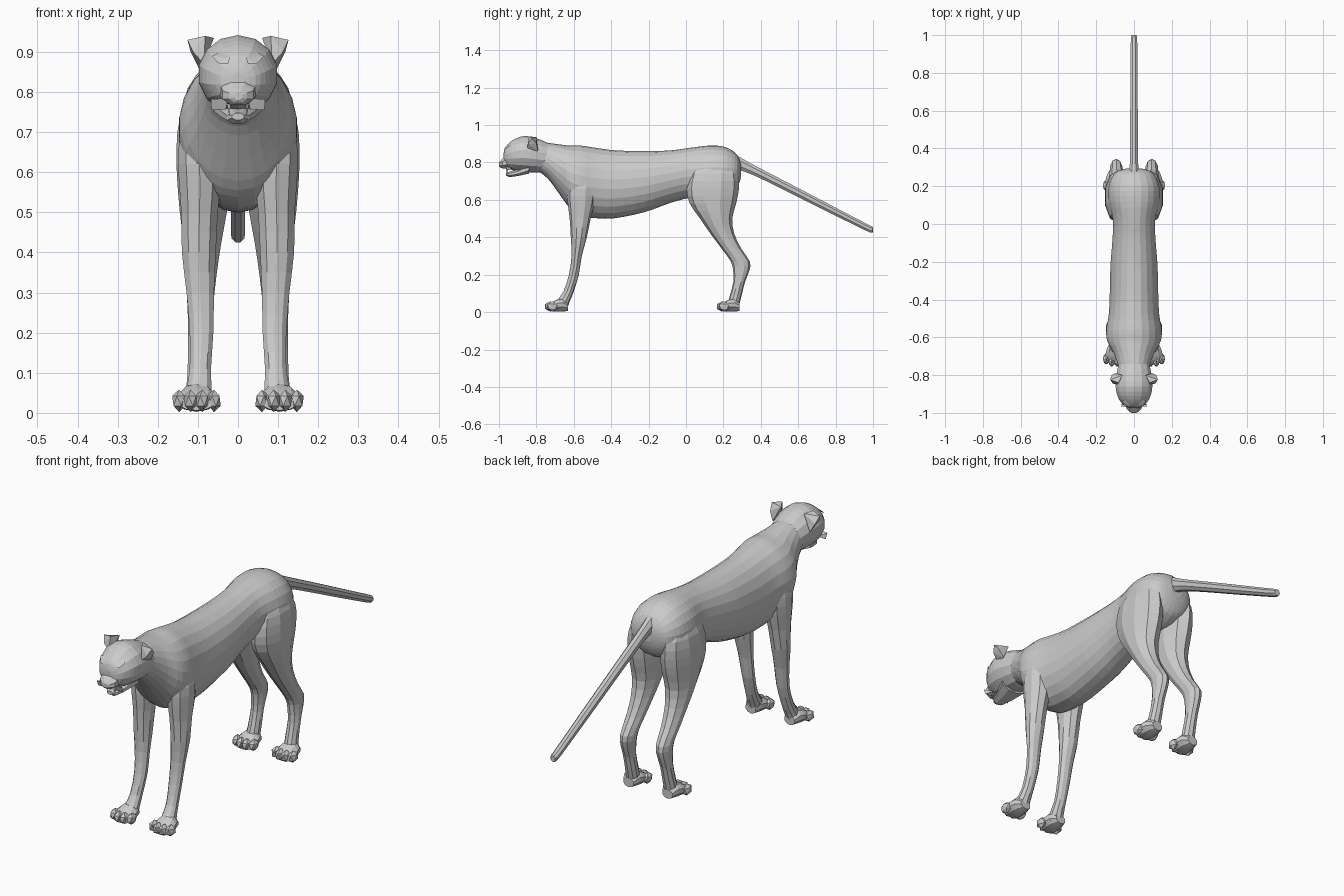
import bpy, bmesh, math
from mathutils import Vector


def finish(name, bm, mirror=False):
    bmesh.ops.recalc_face_normals(bm, faces=bm.faces)
    me = bpy.data.meshes.new(name)
    bm.to_mesh(me)
    bm.free()
    ob = bpy.data.objects.new(name, me)
    bpy.context.collection.objects.link(ob)
    if mirror:
        ob.modifiers.new("mirror", 'MIRROR').use_mirror_merge = False
    return ob


def spline(rows, steps):
    """Catmull-Rom interpolation between cross-section rows."""
    out = []
    for i in range(len(rows) - 1):
        p0, p1 = rows[max(i - 1, 0)], rows[i]
        p2, p3 = rows[i + 1], rows[min(i + 2, len(rows) - 1)]
        for s in range(steps):
            t = s / steps
            out.append([0.5 * (2 * b + (c - a) * t + (2 * a - 5 * b + 4 * c - d) * t * t
                               + (3 * b - a - 3 * c + d) * t ** 3)
                        for a, b, c, d in zip(p0, p1, p2, p3)])
    return out + [list(rows[-1])]


def loft(name, rows, axis, sides=12, steps=2, mirror=False):
    """Rows: (position on axis, x min, x max, other min, other max)."""
    bm = bmesh.new()
    rings = []
    for t, x0, x1, b0, b1 in spline(rows, steps):
        ring = []
        for k in range(sides):
            a = 2 * math.pi * (k + 0.5) / sides
            x = (x0 + x1) / 2 + (x1 - x0) / 2 * math.cos(a)
            b = (b0 + b1) / 2 + (b1 - b0) / 2 * math.sin(a)
            ring.append(bm.verts.new((x, t, b) if axis == 'Y' else (x, b, t)))
        rings.append(ring)
    for r, q in zip(rings, rings[1:]):
        for k in range(sides):
            n = (k + 1) % sides
            bm.faces.new((r[k], r[n], q[n], q[k]))
    bm.faces.new(rings[0])
    bm.faces.new(rings[-1])
    return finish(name, bm, mirror)


def centred(rows):
    """(y, half width, z bottom, z top) to full rows."""
    return [(y, -w, w, b, t) for y, w, b, t in rows]


def hull(name, points):
    bm = bmesh.new()
    vs = [bm.verts.new(p) for p in points]
    bmesh.ops.convex_hull(bm, input=vs)
    return finish(name, bm, True)


def blob(name, loc, size):
    bm = bmesh.new()
    bmesh.ops.create_icosphere(bm, subdivisions=1, radius=1)
    for v in bm.verts:
        v.co = Vector(loc) + Vector([a * b for a, b in zip(v.co, size)])
    return finish(name, bm, True)


# Torso and neck
loft("torso", centred([
    (-0.80, 0.075, 0.76, 0.91), (-0.74, 0.088, 0.715, 0.905),
    (-0.68, 0.11, 0.635, 0.897), (-0.62, 0.143, 0.555, 0.89),
    (-0.56, 0.148, 0.515, 0.89), (-0.48, 0.135, 0.502, 0.878),
    (-0.38, 0.13, 0.502, 0.865), (-0.22, 0.126, 0.535, 0.86),
    (-0.08, 0.115, 0.585, 0.865), (0.02, 0.113, 0.61, 0.878),
    (0.12, 0.135, 0.615, 0.89), (0.20, 0.135, 0.62, 0.885),
    (0.26, 0.11, 0.65, 0.855), (0.285, 0.075, 0.69, 0.82),
    (0.295, 0.03, 0.73, 0.79)]), 'Y', 22, 3)

# Head, muzzle and jaw
loft("head", centred([
    (-0.74, 0.083, 0.75, 0.905), (-0.80, 0.096, 0.745, 0.93),
    (-0.86, 0.10, 0.748, 0.942), (-0.91, 0.09, 0.755, 0.928),
    (-0.945, 0.07, 0.765, 0.905), (-0.967, 0.045, 0.78, 0.88),
    (-0.975, 0.015, 0.81, 0.85)]), 'Y', 14, 2)
loft("muzzle", centred([
    (-0.88, 0.06, 0.762, 0.87), (-0.94, 0.052, 0.763, 0.86),
    (-0.98, 0.042, 0.765, 0.822), (-0.995, 0.024, 0.772, 0.808),
    (-1.0, 0.012, 0.78, 0.80)]), 'Y', 8, 1)
loft("lower_jaw", centred([
    (-0.84, 0.07, 0.738, 0.80), (-0.90, 0.046, 0.726, 0.765),
    (-0.945, 0.03, 0.72, 0.752), (-0.962, 0.016, 0.73, 0.748)]), 'Y', 8, 1)

# Ears, whisker tufts, brows and teeth
hull("ear", [(0.06, -0.80, 0.935), (0.082, -0.84, 0.94), (0.126, -0.825, 0.93),
             (0.112, -0.845, 0.90), (0.098, -0.79, 0.86), (0.085, -0.85, 0.87),
             (0.118, -0.80, 0.90)])
hull("whisker_tuft", [(0.025, -0.965, 0.785), (0.03, -0.955, 0.757), (0.068, -0.965, 0.782),
                      (0.066, -0.955, 0.755), (0.04, -0.93, 0.77)])
hull("brow", [(0.02, -0.965, 0.885), (0.065, -0.94, 0.89), (0.05, -0.964, 0.872),
              (0.025, -0.972, 0.87), (0.045, -0.93, 0.90)])
hull("tooth", [(0.018, -0.965, 0.772), (0.028, -0.955, 0.772), (0.024, -0.95, 0.772),
               (0.022, -0.957, 0.742)])

# Tail
loft("tail", centred([
    (0.22, 0.035, 0.78, 0.87), (0.29, 0.026, 0.755, 0.83), (0.36, 0.023, 0.73, 0.79),
    (0.50, 0.022, 0.663, 0.717), (0.70, 0.021, 0.563, 0.613),
    (0.90, 0.019, 0.464, 0.508), (0.985, 0.018, 0.424, 0.464),
    (1.0, 0.012, 0.428, 0.455)]), 'Y', 8, 2)

# Legs, rows run down z
loft("front_leg", [
    (0.74, 0.07, 0.13, -0.60, -0.50), (0.66, 0.045, 0.151, -0.632, -0.485),
    (0.58, 0.04, 0.15, -0.632, -0.49), (0.50, 0.048, 0.144, -0.622, -0.51),
    (0.40, 0.053, 0.142, -0.616, -0.53), (0.30, 0.058, 0.13, -0.612, -0.557),
    (0.20, 0.06, 0.122, -0.626, -0.573), (0.11, 0.066, 0.122, -0.655, -0.60),
    (0.06, 0.064, 0.13, -0.69, -0.62), (0.02, 0.066, 0.135, -0.70, -0.635)],
    'Z', 10, 2, True)
loft("hind_leg", [
    (0.82, 0.05, 0.11, 0.07, 0.23), (0.74, 0.03, 0.147, 0.02, 0.277),
    (0.66, 0.015, 0.157, 0.003, 0.283), (0.58, 0.015, 0.155, 0.02, 0.268),
    (0.50, 0.025, 0.148, 0.075, 0.247), (0.42, 0.04, 0.138, 0.13, 0.258),
    (0.34, 0.052, 0.132, 0.19, 0.295), (0.27, 0.06, 0.128, 0.24, 0.342),
    (0.22, 0.065, 0.126, 0.252, 0.338), (0.16, 0.069, 0.126, 0.253, 0.315),
    (0.09, 0.068, 0.128, 0.235, 0.298), (0.02, 0.068, 0.135, 0.215, 0.28)],
    'Z', 10, 2, True)

# Paws with four toes each
for name, dy in (("front", 0.0), ("hind", 0.918)):
    loft(name + "_paw", [(-0.632 + dy, 0.075, 0.13, 0.006, 0.05),
                         (-0.66 + dy, 0.06, 0.145, 0.003, 0.075),
                         (-0.70 + dy, 0.052, 0.155, 0.003, 0.062),
                         (-0.735 + dy, 0.06, 0.148, 0.006, 0.04)], 'Y', 10, 2, True)
    for i in range(4):
        side = abs(i - 1.5)
        blob(f"{name}_toe_{i + 1}", (0.060 + 0.029 * i, -0.732 + 0.012 * side + dy, 0.03),
             (0.019, 0.032, 0.028))
